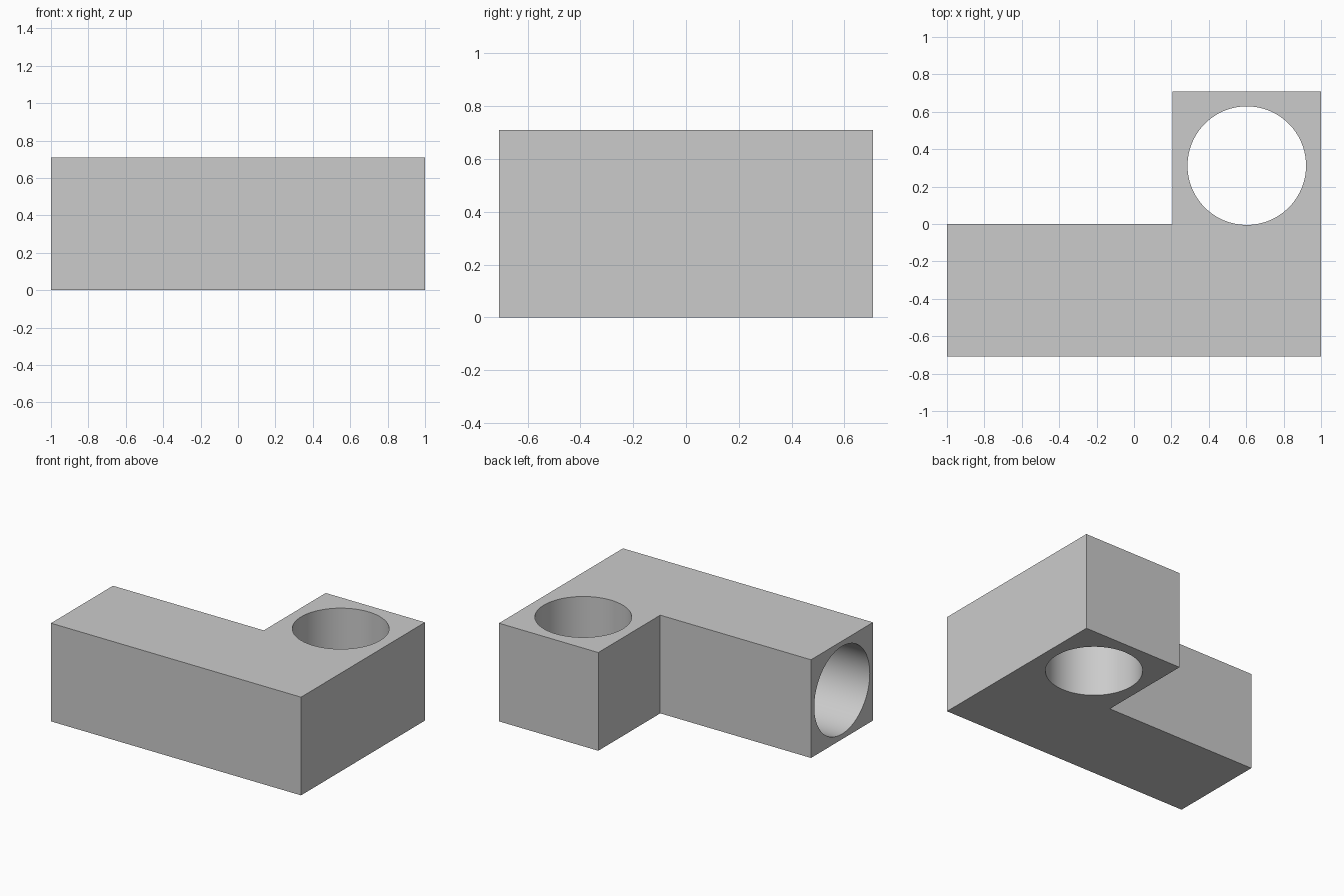
import bpy, bmesh, math

cube = bpy.data.objects.get("Cube")
if cube:
    bpy.data.objects.remove(cube, do_unlink=True)

HEIGHT = 0.71
BACK = 0.708
LEG_X = 0.206      # inner side of the short leg
BORE = 0.317       # radius of both holes
END_WALL = 0.08    # solid wall closing the long bore

grey = bpy.data.materials.new("plain_grey")
grey.use_nodes = True
colour = (0.6, 0.6, 0.6, 1)
grey.diffuse_color = colour
grey.node_tree.nodes["Principled BSDF"].inputs["Base Color"].default_value = colour

# L-shaped body, extruded from its plan
outline = [(-1, -BACK), (1, -BACK), (1, BACK), (LEG_X, BACK), (LEG_X, 0), (-1, 0)]
bm = bmesh.new()
base = bm.faces.new([bm.verts.new((x, y, 0)) for x, y in outline])
top = bmesh.ops.extrude_face_region(bm, geom=[base])
bmesh.ops.translate(bm, vec=(0, 0, HEIGHT),
                    verts=[v for v in top["geom"] if isinstance(v, bmesh.types.BMVert)])
bmesh.ops.recalc_face_normals(bm, faces=bm.faces)
mesh = bpy.data.meshes.new("elbow_block")
bm.to_mesh(mesh)
bm.free()
mesh.materials.append(grey)
body = bpy.data.objects.new("elbow_block", mesh)
bpy.context.collection.objects.link(body)
bpy.context.view_layer.objects.active = body


def drill(name, centre, length, tilt):
    """Cut a round hole through the body and discard the cutter."""
    bpy.ops.mesh.primitive_cylinder_add(vertices=96, radius=BORE, depth=length,
                                        location=centre, rotation=(0, tilt, 0))
    cutter = bpy.context.object
    cutter.name = name
    cutter.hide_render = True
    cutter.data.materials.append(grey)
    bpy.context.view_layer.objects.active = body
    cut = body.modifiers.new(name, "BOOLEAN")
    cut.operation = "DIFFERENCE"
    cut.solver = "EXACT"
    cut.object = cutter
    bpy.ops.object.modifier_apply(modifier=name)
    bpy.data.objects.remove(cutter, do_unlink=True)


# Upright hole through the short leg
drill("upright_hole", ((1 + LEG_X) / 2, 0.312, HEIGHT / 2), 2, 0)

# Blind bore running along the long arm
start, end = -1.5, 1 - END_WALL
drill("long_bore", ((start + end) / 2, -BACK / 2, HEIGHT / 2), end - start, math.pi / 2)

# Smooth hole walls, sharp block edges
bpy.ops.object.select_all(action="DESELECT")
body.select_set(True)
bpy.context.view_layer.objects.active = body
bpy.ops.object.shade_smooth_by_angle(angle=math.radians(30))
